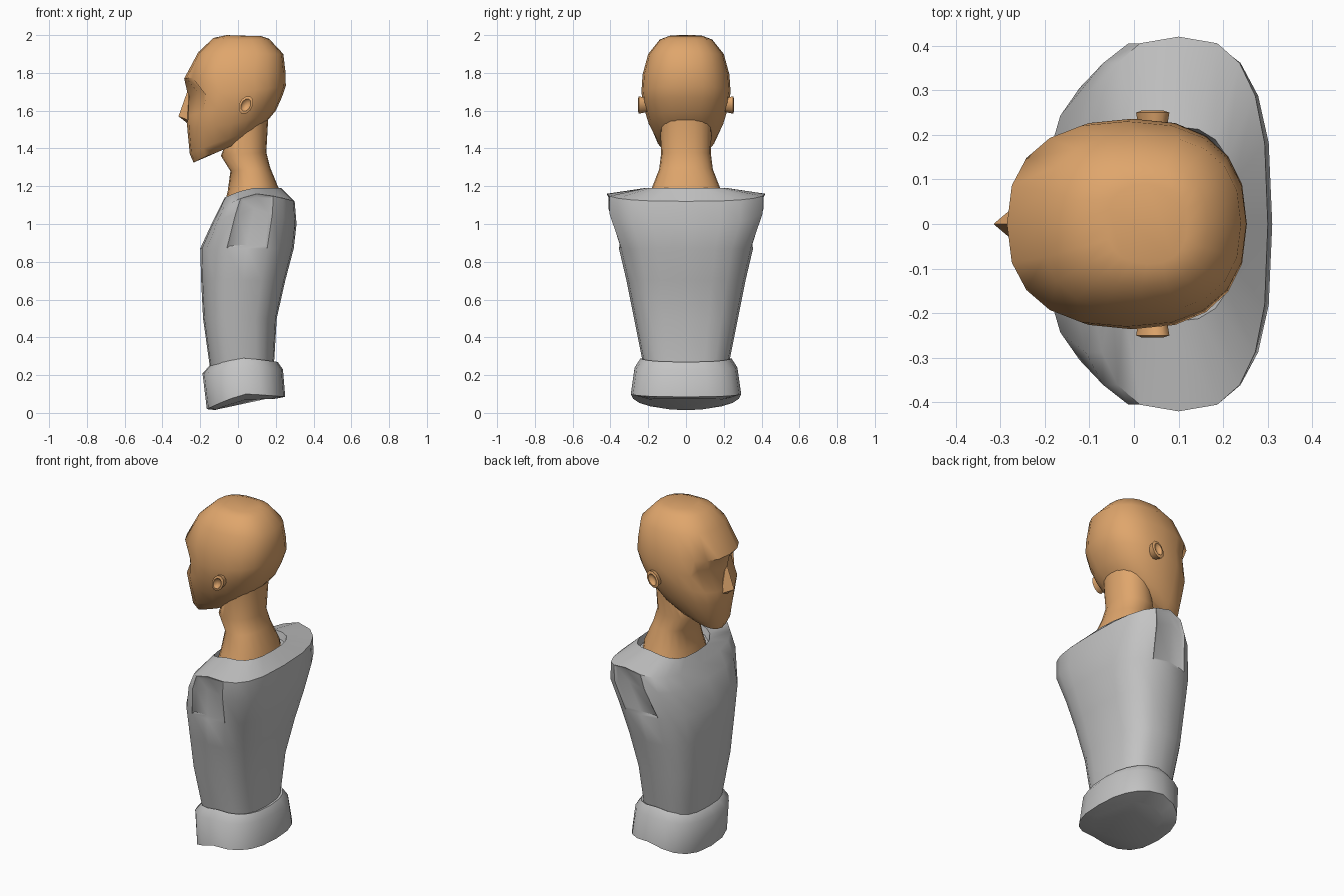
import bpy, bmesh
from math import cos, sin, pi, copysign
from mathutils import Vector

cube = bpy.data.objects.get("Cube")
if cube:
    bpy.data.objects.remove(cube, do_unlink=True)


def material(name, colour):
    m = bpy.data.materials.new(name)
    m.use_nodes = True
    m.diffuse_color = colour
    m.node_tree.nodes["Principled BSDF"].inputs["Base Color"].default_value = colour
    return m


skin = material("tan skin", (0.74, 0.38, 0.15, 1))
cloth = material("grey cloth", (0.55, 0.55, 0.55, 1))


def finish(bm, name, mat, angle=40):
    bmesh.ops.recalc_face_normals(bm, faces=bm.faces)
    mesh = bpy.data.meshes.new(name)
    bm.to_mesh(mesh)
    bm.free()
    mesh.materials.append(mat)
    ob = bpy.data.objects.new(name, mesh)
    bpy.context.collection.objects.link(ob)
    bpy.ops.object.select_all(action='DESELECT')
    ob.select_set(True)
    bpy.context.view_layer.objects.active = ob
    bpy.ops.object.shade_smooth_by_angle(angle=angle * pi / 180)
    return ob


def loft(sections, power, count=20):
    """Each section: z at front, side, back; x at front, back; half width."""
    bm = bmesh.new()
    rings = []
    for zf, zs, zb, xf, xb, hw in sections:
        ring = []
        for i in range(count):
            a = 2 * pi * i / count
            c, s = cos(a), sin(a)
            u = copysign(abs(c) ** (2 / power), c)
            v = copysign(abs(s) ** (2 / power), s)
            z = zs + abs(c) * ((zf if c > 0 else zb) - zs)
            ring.append(bm.verts.new(((xf + xb) / 2 - u * (xb - xf) / 2, v * hw, z)))
        rings.append(ring)
    for low, high in zip(rings, rings[1:]):
        for i in range(count):
            j = (i + 1) % count
            bm.faces.new((low[i], low[j], high[j], high[i]))
    bm.faces.new(rings[0])
    bm.faces.new(rings[-1])
    return bm, rings


# Torso with an open collar and recessed armholes
bm, rings = loft([
    (.25, .25, .25, -.15, .19, .225),
    (.5, .5, .5, -.185, .205, .275),
    (.7, .7, .7, -.195, .25, .315),
    (.87, .87, .87, -.2, .295, .355),
    (1.0, 1.08, 1.0, -.14, .31, .42),
    (1.08, 1.16, 1.12, -.1, .3, .42),
    (1.14, 1.19, 1.19, -.07, .23, .22),
    (1.1, 1.15, 1.15, -.06, .22, .21)], 2.8)
bmesh.ops.recalc_face_normals(bm, faces=bm.faces)
bm.normal_update()
panels = [f for f in bm.faces
          if abs(f.normal.y) > .85 and .87 < f.calc_center_median().z < 1.14]
bmesh.ops.inset_region(bm, faces=panels, thickness=.018, depth=-.01)
finish(bm, "torso", cloth, 35)

# Hip band with a slanted underside
bm, rings = loft([
    (.015, .07, .075, -.12, .2, .2),
    (.02, .1, .085, -.165, .25, .292),
    (.21, .24, .23, -.188, .238, .272),
    (.25, .29, .27, -.15, .21, .24),
    (.24, .28, .26, -.13, .18, .22)], 2.5)
finish(bm, "hip_band", cloth, 50)

# Neck
bm, rings = loft([
    (1.08, 1.08, 1.08, -.08, .23, .21),
    (1.17, 1.18, 1.19, -.055, .215, .185),
    (1.28, 1.29, 1.3, -.04, .17, .142),
    (1.36, 1.37, 1.38, -.09, .15, .132),
    (1.45, 1.5, 1.56, -.06, .16, .135)], 2.2)
finish(bm, "neck", skin, 60)

# Head with hollowed eye sockets
bm, rings = loft([
    (1.325, 1.40, 1.5, -.235, .11, .11),
    (1.37, 1.45, 1.54, -.255, .15, .155),
    (1.5, 1.53, 1.6, -.268, .2, .197),
    (1.57, 1.63, 1.67, -.272, .232, .228),
    (1.67, 1.7, 1.73, -.262, .253, .236),
    (1.77, 1.79, 1.8, -.285, .252, .23),
    (1.91, 1.9, 1.9, -.21, .24, .2),
    (1.985, 1.975, 1.98, -.13, .165, .14),
    (2.0, 1.995, 1.995, -.06, .12, .09)], 2.4)
for v in rings[4]:
    if v.co.x < -.17 and abs(v.co.y) > .03:
        v.co.x += .04
        v.co.z += .025
finish(bm, "head", skin, 50)

# Nose
bm = bmesh.new()
points = [(-.262, 0, 1.72), (-.315, 0, 1.57), (-.27, 0, 1.535),
          (-.262, .045, 1.55), (-.262, -.045, 1.55), (-.22, 0, 1.6)]
for p in points:
    bm.verts.new(p)
bmesh.ops.convex_hull(bm, input=bm.verts)
finish(bm, "nose", skin, 50)

# Ears: a lobe with a dished outer face
for side, label in ((1, "left"), (-1, "right")):
    bm = bmesh.new()
    rings = []
    for radius, out in ((.034, .2), (.044, .25), (.03, .254), (.018, .24)):
        ring = []
        for i in range(10):
            a = 2 * pi * i / 10
            along, up = radius * .85 * cos(a), radius * 1.1 * sin(a)
            ring.append(bm.verts.new(Vector((.042 + along + .25 * up, side * out, 1.63 + up))))
        rings.append(ring)
    for low, high in zip(rings, rings[1:]):
        for i in range(10):
            j = (i + 1) % 10
            bm.faces.new((low[i], low[j], high[j], high[i]))
    bm.faces.new(rings[-1])
    bm.faces.new(rings[0])
    finish(bm, label + "_ear", skin, 60)
